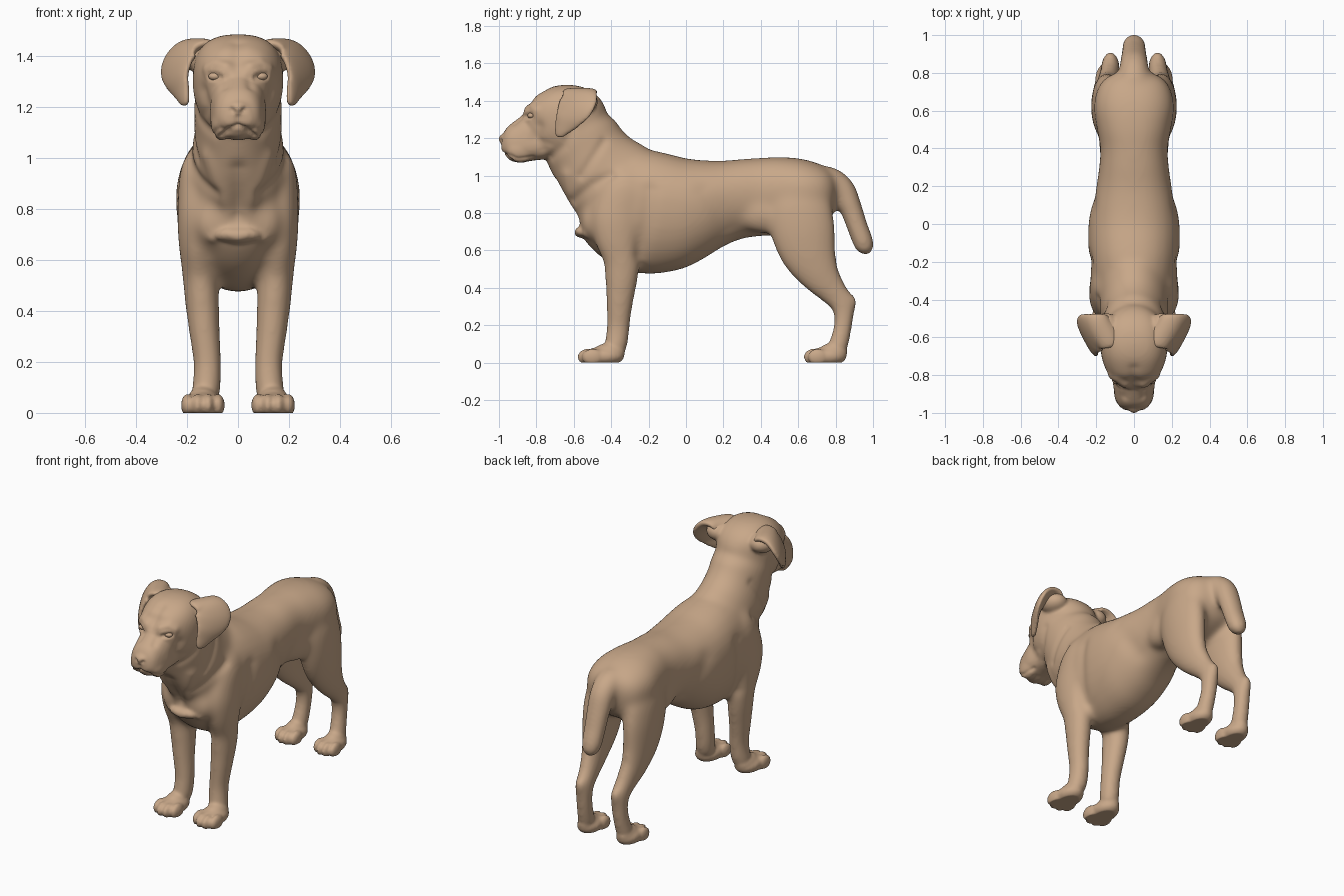
import bpy, bmesh, math
from mathutils import Vector, Matrix
from mathutils.bvhtree import BVHTree
from mathutils.kdtree import KDTree

tan = bpy.data.materials.new("tan coat")
tan.diffuse_color = (0.58, 0.39, 0.25, 1)


def spline(rows, steps=6):
    out = []
    for i in range(len(rows) - 1):
        p = [rows[max(0, min(len(rows) - 1, i + k))] for k in (-1, 0, 1, 2)]
        for s in range(steps):
            t = s / steps
            out.append([0.5 * (2*b + (c - a)*t + (2*a - 5*b + 4*c - d)*t*t + (3*b - a - 3*c + d)*t**3)
                        for a, b, c, d in zip(*p)])
    return out + [list(rows[-1])]


def loft(bm, rows, side=(1, 0, 0), power=2.0, taper=0.0, flip=1, axis=None, n=28):
    """Tube through rows of (x, y, z, half width along side, half thickness)."""
    rows = spline(rows)
    pts = [Vector((r[0] * flip, r[1], r[2])) for r in rows]
    side = Vector((side[0] * flip, side[1], side[2]))
    rings = []
    for i, r in enumerate(rows):
        t = Vector(axis) if axis else (pts[min(i + 1, len(pts) - 1)] - pts[max(i - 1, 0)]).normalized()
        s = (side - t * side.dot(t)).normalized()
        u = t.cross(s)
        ring = []
        for k in range(n):
            c, q = math.cos(2 * math.pi * k / n), math.sin(2 * math.pi * k / n)
            c = math.copysign(abs(c) ** (2 / power), c)
            q = math.copysign(abs(q) ** (2 / power), q)
            ring.append(bm.verts.new(pts[i] + s * (c * max(r[3], .003) * (1 - taper * q)) + u * (q * max(r[4], .003))))
        rings.append(ring)
    for a, b in zip(rings, rings[1:]):
        for k in range(n):
            bm.faces.new((a[k], a[(k + 1) % n], b[(k + 1) % n], b[k]))
    bm.faces.new(rings[0][::-1])
    bm.faces.new(rings[-1])


def ball(bm, centre, radii):
    bmesh.ops.create_uvsphere(bm, u_segments=24, v_segments=16, radius=1,
                              matrix=Matrix.Translation(centre) @ Matrix.Diagonal((*radii, 1)))


def make(bm, name):
    bmesh.ops.recalc_face_normals(bm, faces=bm.faces)
    for f in bm.faces:
        f.smooth = True
    me = bpy.data.meshes.new(name)
    bm.to_mesh(me)
    bm.free()
    me.materials.append(tan)
    ob = bpy.data.objects.new(name, me)
    bpy.context.scene.collection.objects.link(ob)
    return ob


def fuse(bm, voxel, rounds):
    """Melt overlapping parts into one smooth skin."""
    ob = make(bm, "clay")
    m = ob.modifiers.new("fuse", 'REMESH')
    m.mode, m.voxel_size = 'VOXEL', voxel
    m = ob.modifiers.new("soften", 'SMOOTH')
    m.factor, m.iterations = 0.5, rounds
    ev = ob.evaluated_get(bpy.context.evaluated_depsgraph_get())
    out = bmesh.new()
    out.from_mesh(ev.to_mesh())
    ev.to_mesh_clear()
    bpy.data.objects.remove(ob)
    return out


bm = bmesh.new()
# torso
loft(bm, [(0, y, z, a, b) for y, z, a, b in [
    (-.57, .76, .05, .05), (-.54, .77, .13, .12), (-.45, .80, .19, .24), (-.32, .81, .22, .32),
    (-.2, .805, .235, .332), (-.1, .80, .242, .318), (0, .80, .24, .293), (.1, .82, .225, .262),
    (.2, .85, .20, .23), (.3, .875, .184, .214), (.4, .885, .178, .21), (.5, .89, .195, .21),
    (.62, .89, .212, .2), (.72, .895, .19, .165), (.78, .90, .14, .12), (.81, .91, .06, .05)]],
    power=2.15, taper=.1, axis=(0, 1, 0))
# neck
loft(bm, [(0, y, z, a, b) for y, z, a, b in [
    (-.12, .87, .12, .16), (-.25, .885, .17, .235), (-.36, .94, .188, .26), (-.46, 1.03, .18, .243),
    (-.53, 1.13, .172, .222), (-.575, 1.22, .172, .21), (-.60, 1.29, .15, .17)]])
# skull
loft(bm, [(0, y, z, a, b) for y, z, a, b in [
    (-.43, 1.31, .05, .06), (-.475, 1.31, .12, .12), (-.56, 1.31, .167, .17), (-.65, 1.30, .18, .187),
    (-.73, 1.28, .165, .174), (-.79, 1.265, .138, .154), (-.835, 1.26, .11, .107), (-.865, 1.25, .06, .06)]],
    power=2.6)
# tail
loft(bm, [(0, y, z, a, b) for y, z, a, b in [
    (.64, .99, .10, .06), (.70, .99, .09, .062), (.775, .98, .08, .066), (.838, .922, .077, .07),
    (.88, .83, .073, .062), (.915, .73, .068, .058), (.947, .645, .062, .058), (.96, .60, .05, .048),
    (.963, .57, .015, .016)]])
for s in (1, -1):
    # front leg
    loft(bm, [(.06, -.25, 1.06, .02, .02), (.135, -.30, .97, .08, .12), (.153, -.36, .80, .085, .145),
              (.158, -.365, .68, .077, .13), (.15, -.345, .55, .07, .10), (.142, -.345, .45, .069, .09),
              (.132, -.355, .32, .062, .074), (.12, -.362, .2, .057, .064), (.122, -.37, .12, .058, .064),
              (.13, -.385, .05, .058, .06)], flip=s)
    # hind leg
    loft(bm, [(.08, .60, .97, .08, .10), (.122, .60, .86, .092, .17), (.14, .62, .73, .088, .177),
              (.143, .655, .59, .078, .155), (.14, .715, .47, .064, .112), (.13, .785, .38, .054, .08),
              (.125, .838, .31, .05, .066), (.125, .843, .22, .048, .052), (.13, .825, .13, .049, .054),
              (.135, .80, .05, .052, .058)], flip=s)
    ball(bm, (s * .125, .883, .325), (.034, .036, .045))   # hock
    ball(bm, (s * .11, .42, .80), (.075, .15, .11))        # flank
    ball(bm, (s * .085, -.5, .75), (.085, .06, .1))        # breast muscle
bm = fuse(bm, .012, 36)

# muzzle, lips, jaw and nose
loft(bm, [(0, y, z, a, b) for y, z, a, b in [
    (-.68, 1.22, .14, .12), (-.80, 1.21, .118, .128), (-.87, 1.19, .107, .117),
    (-.93, 1.177, .095, .092), (-.965, 1.172, .077, .066), (-.986, 1.172, .045, .04)]], power=2.6, taper=.14)
ball(bm, (0, -.885, 1.105), (.06, .075, .036))
ball(bm, (0, -.964, 1.194), (.047, .038, .034))
ball(bm, (0, -.55, .70), (.085, .04, .035))              # breastbone point
for s in (1, -1):
    ball(bm, (s * .064, -.885, 1.135), (.043, .08, .066))
    ball(bm, (s * .15, -.555, 1.395), (.075, .085, .06))  # ear root
    # paws with four toes each
    for x, y, k in ((.138, -.44, 1), (.137, .758, .92)):
        ball(bm, (s * x, y, .034), (.076 * k, .11 * k, .052))
        ball(bm, (s * x, y + .03 * k, .055), (.058 * k, .085 * k, .05))
        for dx, dy in ((-.06, -.06), (-.021, -.083), (.021, -.083), (.06, -.06)):
            ball(bm, (s * (x + dx * k), y + dy * k, .03), (.026 * k, .058 * k, .045))
bm = fuse(bm, .009, 6)

# sculpted folds: strokes drawn on the front (x, z) or the side (y, z), mirrored
bm.normal_update()
bm.verts.ensure_lookup_table()
skin = BVHTree.FromBMesh(bm)
tree = KDTree(len(bm.verts))
for v in bm.verts:
    tree.insert(v.co, v.index)
tree.balance()


def surface(view, a, z, s=1):
    if view == 'front':
        return skin.ray_cast(Vector((s * a, -2, z)), Vector((0, 1, 0)))[0]
    return skin.ray_cast(Vector((s * 2, a, z)), Vector((-s, 0, 0)))[0]


def stroke(view, pts, radius, depth):
    near = {}
    for s in (1, -1):
        for p, q in zip(pts, pts[1:]):
            for i in range(17):
                t = i / 16
                hit = surface(view, p[0] + (q[0] - p[0]) * t, p[1] + (q[1] - p[1]) * t, s)
                if hit:
                    for co, idx, d in tree.find_range(hit, radius * 1.7):
                        near[idx] = min(d, near.get(idx, 9))
    for idx, d in near.items():
        v = bm.verts[idx]
        v.co += v.normal * depth * math.exp(-2 * (d / radius) ** 2)


EYE = (.09, 1.32)
eye_at = surface('front', *EYE)
lids = [(EYE[0] + .033 * math.cos(t * math.pi / 6), EYE[1] + .02 * math.sin(t * math.pi / 6)) for t in range(13)]
for view, pts, radius, depth in [
    ('front', [(0, 1.125), (.03, 1.115), (.065, 1.085)], .014, -.014),       # mouth
    ('side', [(-.96, 1.115), (-.9, 1.09), (-.82, 1.1)], .013, -.006),
    ('front', [(0, 1.16), (0, 1.125)], .011, -.008),                         # lip cleft
    ('front', [(.02, 1.183), (.028, 1.19)], .013, -.013),                    # nostril
    ('front', [(.0, 1.35), (0, 1.45)], .04, -.008),                          # forehead furrow
    ('front', [(.05, 1.36), (.09, 1.37), (.12, 1.35)], .035, .012),          # brow
    ('front', [(.07, 1.315), (.11, 1.32)], .024, -.014),                     # eye socket
    ('front', [(.045, 1.31), (.05, 1.28)], .03, -.008),                      # inner eye corner
    ('side', [(-.79, 1.26), (-.8, 1.2), (-.77, 1.14)], .05, -.012),          # behind muzzle
    ('front', lids, .012, .006),                                             # eyelids
    ('front', [(.12, 1.0), (.085, .9), (.03, .79)], .05, .010),              # neck tendon
    ('front', [(0, .95), (0, .78)], .055, -.014),                            # chest hollow
    ('front', [(0, .69), (.05, .705), (.1, .685)], .03, .008),               # chest crest
    ('side', [(-.6, .87), (-.5, .95), (-.4, 1.0)], .04, -.010),              # shoulder fold
    ('side', [(-.44, 1.18), (-.48, 1.12), (-.56, 1.0)], .035, -.008),        # neck folds
    ('side', [(-.61, 1.25), (-.65, 1.16), (-.72, 1.1)], .035, -.007),        # cheek
    ('side', [(-.19, .92), (-.21, .75), (-.25, .58)], .06, -.010),           # behind shoulder
    ('side', [(.1, .92), (.17, .82), (.22, .72)], .08, -.008),               # rib edge
]:
    stroke(view, pts, radius, depth)
for v in bm.verts:
    v.co.z = max(v.co.z, 0)
bmesh.ops.smooth_vert(bm, verts=bm.verts, factor=.5, use_axis_x=True, use_axis_y=True, use_axis_z=True)
make(bm, "body")

for s, word in ((1, "left"), (-1, "right")):
    # folded hanging ear
    bm = bmesh.new()
    loft(bm, [(.09, -.57, 1.40, .08, .03), (.14, -.57, 1.437, .09, .03), (.195, -.57, 1.43, .10, .03),
              (.232, -.585, 1.38, .118, .026), (.235, -.625, 1.315, .088, .021), (.218, -.66, 1.255, .052, .018),
              (.208, -.678, 1.22, .03, .014), (.206, -.684, 1.205, .012, .008)], side=(.48, .87, 0), flip=s)
    make(fuse(bm, .008, 6), word + "_ear")
    # eyeball
    bm = bmesh.new()
    ball(bm, (s * EYE[0], eye_at.y + .021, EYE[1]), (.026, .02, .016))
    make(bm, word + "_eye")
